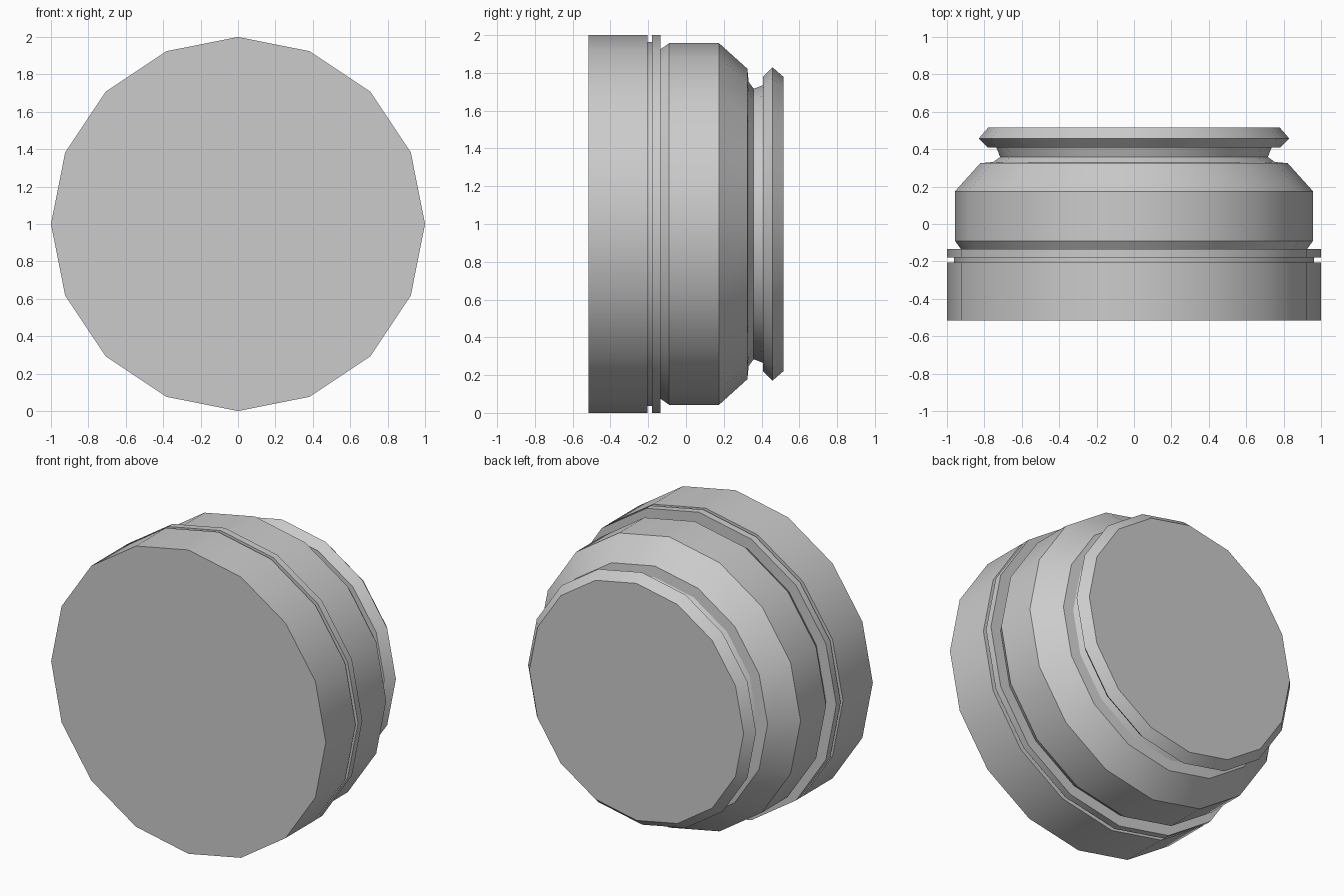
import bpy
import bmesh
from math import cos, sin, pi, radians

cube = bpy.data.objects.get("Cube")
if cube:
    bpy.data.objects.remove(cube, do_unlink=True)

SIDES = 16

grey = bpy.data.materials.new("plain grey")
grey.use_nodes = True
colour = (0.6, 0.6, 0.6, 1)
grey.diffuse_color = colour
grey.node_tree.nodes["Principled BSDF"].inputs["Base Color"].default_value = colour


def lathe(name, profile, cap=None):
    """Turn (y, radius) points about the y axis; cap closes the ring at that index."""
    bm = bmesh.new()
    rings = []
    for y, r in profile:
        angles = [2 * pi * i / SIDES for i in range(SIDES)]
        rings.append([bm.verts.new((r * cos(a), y, 1 + r * sin(a))) for a in angles])
    for a, b in zip(rings, rings[1:]):
        for i in range(SIDES):
            j = (i + 1) % SIDES
            bm.faces.new((a[i], b[i], b[j], a[j]))
    if cap == 0:
        bm.faces.new(rings[0])
    elif cap == -1:
        bm.faces.new(reversed(rings[-1]))
    mesh = bpy.data.meshes.new(name)
    bm.to_mesh(mesh)
    bm.free()
    mesh.materials.append(grey)
    obj = bpy.data.objects.new(name, mesh)
    bpy.context.collection.objects.link(obj)
    bpy.ops.object.select_all(action="DESELECT")
    obj.select_set(True)
    bpy.context.view_layer.objects.active = obj
    bpy.ops.object.shade_smooth_by_angle(angle=radians(30))
    return obj


# Wide front drum with its narrow groove
lathe("front_drum", [(-0.515, 1), (-0.205, 1), (-0.205, 0.963), (-0.18, 0.963),
                     (-0.18, 1), (-0.135, 1), (-0.135, 0.925)], cap=0)

# Chamfered middle barrel
lathe("middle_barrel", [(-0.135, 0.925), (-0.09, 0.957), (0.175, 0.957),
                        (0.325, 0.822), (0.332, 0.752)])

# Narrow neck and flared rear rim
lathe("rear_neck", [(0.332, 0.752), (0.358, 0.716), (0.408, 0.735), (0.408, 0.78)])
lathe("rear_rim", [(0.408, 0.78), (0.457, 0.83), (0.515, 0.78)], cap=-1)
